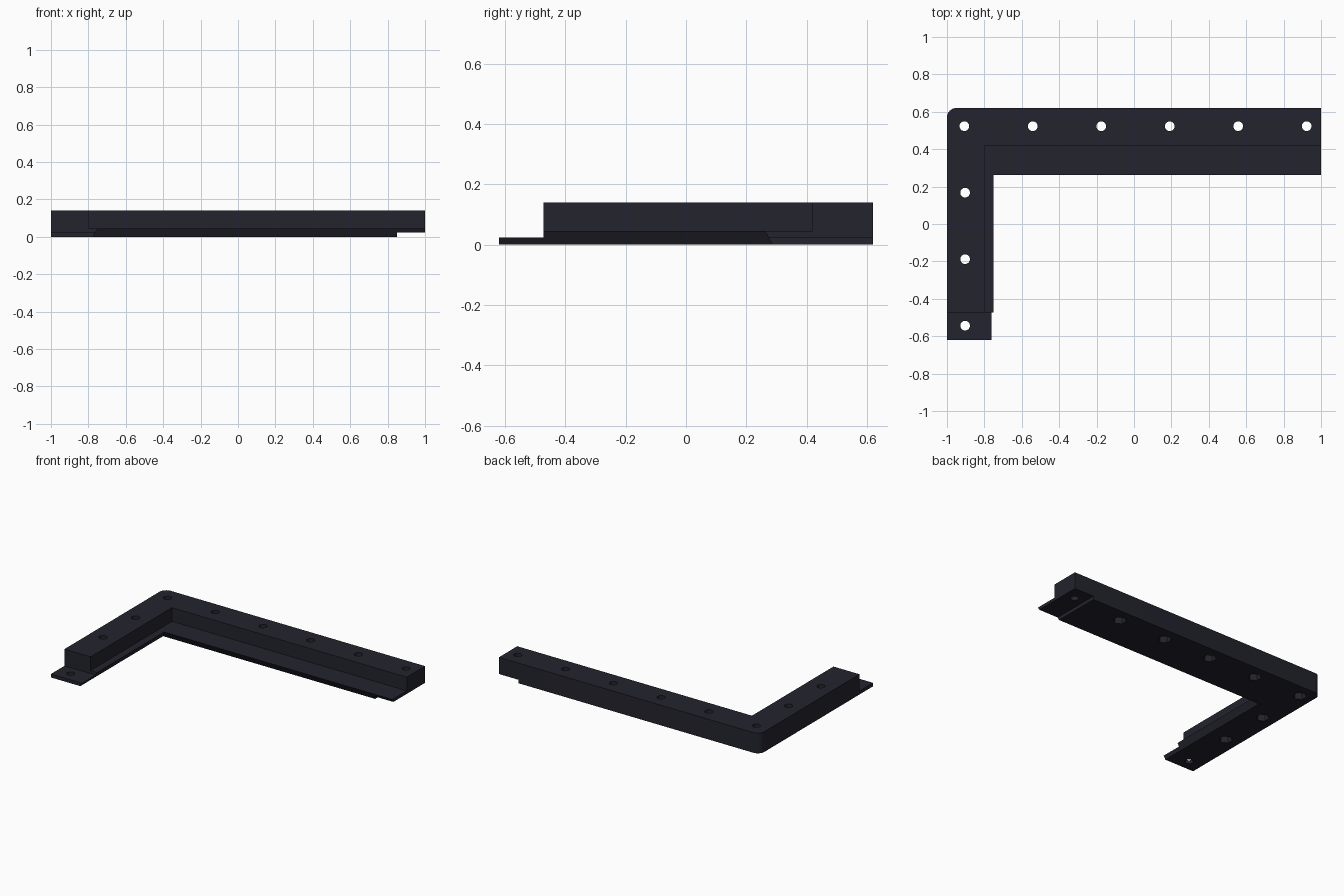
import bpy, bmesh, math
from mathutils import Matrix, Vector

if "Cube" in bpy.data.objects:
    bpy.data.objects.remove(bpy.data.objects["Cube"])

LEG_END, ARM_END = -0.62, 1.0      # free ends of the two limbs
LAP = 0.024                        # half-lap joint height
LEDGE_Z, TOP_Z = 0.045, 0.14


def outline(inner_x, inner_y, z):
    """L-shaped section with a rounded outer corner."""
    r, n = 0.05, 8
    pts = [(-1, LEG_END), (inner_x, LEG_END), (inner_x, inner_y),
           (ARM_END, inner_y), (ARM_END, 0.62)]
    for i in range(n + 1):
        a = math.pi / 2 * (1 + i / n)
        pts.append((-1 + r + r * math.cos(a), 0.62 - r + r * math.sin(a)))
    return [(x, y, z) for x, y in pts]


def new_object(name, bm):
    bmesh.ops.recalc_face_normals(bm, faces=bm.faces)
    me = bpy.data.meshes.new(name)
    bm.to_mesh(me)
    bm.free()
    ob = bpy.data.objects.new(name, me)
    bpy.context.collection.objects.link(ob)
    return ob


def loft(name, sections):
    bm = bmesh.new()
    rings = [[bm.verts.new(p) for p in s] for s in sections]
    for a, b in zip(rings, rings[1:]):
        for i in range(len(a)):
            j = (i + 1) % len(a)
            bm.faces.new((a[i], a[j], b[j], b[i]))
    bm.faces.new(rings[0])
    bm.faces.new(rings[-1])
    return new_object(name, bm)


def boxes(name, spans):
    bm = bmesh.new()
    for lo, hi in spans:
        lo, hi = Vector(lo), Vector(hi)
        m = Matrix.Translation((lo + hi) / 2) @ Matrix.Diagonal((*(hi - lo), 1))
        bmesh.ops.create_cube(bm, size=1, matrix=m)
    return new_object(name, bm)


def drills(name, spots, radius, sides, z0, z1):
    bm = bmesh.new()
    for x, y in spots:
        bmesh.ops.create_cone(bm, cap_ends=True, segments=sides, radius1=radius,
                              radius2=radius, depth=z1 - z0,
                              matrix=Matrix.Translation((x, y, (z0 + z1) / 2)))
    return new_object(name, bm)


# Bracket body: undercut ledge below, upright wall above
frame = loft("corner_frame", [
    outline(-0.775, 0.287, 0),
    outline(-0.75, 0.262, LEDGE_Z),
    outline(-0.80, 0.42, LEDGE_Z),
    outline(-0.80, 0.42, TOP_Z)])

# Screw positions along the arm and down the leg
arm = [(-0.907 + 0.366 * i, 0.523) for i in range(6)]
leg = [(-0.903, 0.523 - 0.3555 * i) for i in range(1, 4)]

cutters = [
    # Half-lap ends: a thin tab on the leg, a recess under the arm
    boxes("lap_cutter", [((-1.2, -0.8, LAP), (-0.6, -0.472, 0.3)),
                         ((0.85, 0.1, -0.1), (1.2, 0.8, LAP))]),
    # Through bores
    drills("bore_cutter", arm + leg, 0.026, 24, -0.1, 0.3),
    # Nut pockets in the underside
    drills("pocket_cutter", arm[:-1] + leg[:-1], 0.043, 6, -0.1, 0.045),
]
for c in cutters:
    c.hide_render = True
    mod = frame.modifiers.new(c.name, 'BOOLEAN')
    mod.operation = 'DIFFERENCE'
    mod.solver = 'EXACT'
    mod.object = c

# Apply the cuts and remove the cutters
bpy.context.view_layer.update()
dg = bpy.context.evaluated_depsgraph_get()
cut_mesh = bpy.data.meshes.new_from_object(frame.evaluated_get(dg))
frame.modifiers.clear()
frame.data = cut_mesh
for c in cutters:
    bpy.data.objects.remove(c)

# Dark plastic
mat = bpy.data.materials.new("dark_navy_plastic")
mat.diffuse_color = (0.0168, 0.0168, 0.027, 1)
mat.use_nodes = True
mat.node_tree.nodes["Principled BSDF"].inputs["Base Color"].default_value = mat.diffuse_color
frame.data.materials.clear()
frame.data.materials.append(mat)

bpy.context.view_layer.objects.active = frame
frame.select_set(True)
bpy.ops.object.shade_smooth_by_angle(angle=math.radians(30))
